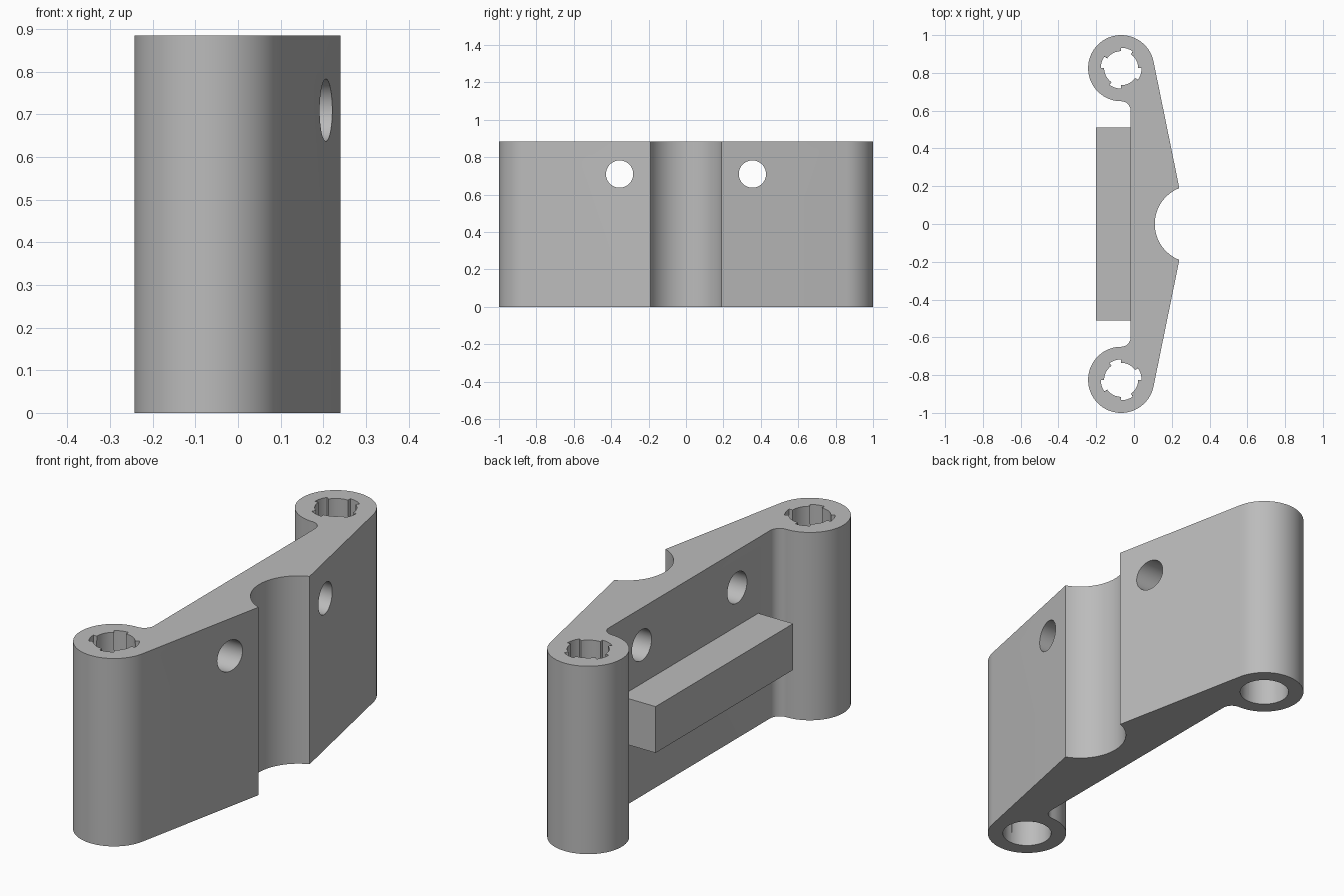
import bpy, bmesh, math
from mathutils import Matrix

if "Cube" in bpy.data.objects:
    bpy.data.objects.remove(bpy.data.objects["Cube"])

HEIGHT = 0.885
BARREL_X, BARREL_Y, BARREL_R = -0.068, 0.825, 0.175
FILLET = 0.05
BACK_X = BARREL_X + FILLET
BORE, RIB = 0.108, 0.09

grey = bpy.data.materials.new("plain grey")
grey.use_nodes = True
colour = (0.5, 0.5, 0.5, 1)
grey.diffuse_color = colour
grey.node_tree.nodes["Principled BSDF"].inputs["Base Color"].default_value = colour


def arc(cx, cy, r, start, end, steps):
    angles = [math.radians(start + (end - start) * i / steps) for i in range(steps + 1)]
    return [(cx + r * math.cos(a), cy + r * math.sin(a)) for a in angles]


def make_object(name, bm):
    bmesh.ops.recalc_face_normals(bm, faces=bm.faces)
    mesh = bpy.data.meshes.new(name)
    bm.to_mesh(mesh)
    bm.free()
    mesh.materials.append(grey)
    obj = bpy.data.objects.new(name, mesh)
    bpy.context.collection.objects.link(obj)
    return obj


def loft(name, bottom, top, z0, z1):
    """Solid between two outlines that have the same number of points."""
    bm = bmesh.new()
    low = [bm.verts.new((x, y, z0)) for x, y in bottom]
    high = [bm.verts.new((x, y, z1)) for x, y in top]
    bm.faces.new(low)
    bm.faces.new(high)
    for i in range(len(low)):
        j = (i + 1) % len(low)
        bm.faces.new((low[i], low[j], high[j], high[i]))
    return make_object(name, bm)


# Bracket body: groove, slanted front, barrel, fillet, flat back
half = arc(0.314, 0, 0.204, 180, 111.3, 20)
half += arc(BARREL_X, BARREL_Y, BARREL_R, 11.5, 270, 56)
half += arc(BARREL_X, BARREL_Y - BARREL_R - FILLET, FILLET, 90, 0, 10)[1:]
outline = half + [(x, -y) for x, y in reversed(half[1:])]
body = loft("bracket_body", outline, outline, 0, HEIGHT)

# Cutters for the barrel bores: round below, with four ribs growing upward
cutters = []
for side in (1, -1):
    round_end, ribbed_end = [], []
    for quarter in range(4):
        base = 90 * quarter
        for start, end, radius, steps in ((0, 55, RIB, 10), (55, 90, BORE, 7)):
            ribbed_end += arc(0, 0, radius, base + start, base + end, steps)
            # a hair of inset keeps neighbouring points apart
            round_end += arc(0, 0, BORE, base + start + 0.3, base + end - 0.3, steps)
    place = lambda pts: [(BARREL_X + x, side * (BARREL_Y + y)) for x, y in pts]
    cutters.append(loft("bore_cutter", place(round_end), place(ribbed_end),
                        -0.002, HEIGHT + 0.002))

    # Cross hole through the slanted wing
    bm = bmesh.new()
    bmesh.ops.create_cone(bm, cap_ends=True, segments=48, radius1=0.073, radius2=0.073,
                          depth=1, matrix=Matrix.Translation((0.1, side * 0.355, 0.71))
                          @ Matrix.Rotation(math.pi / 2, 4, "Y"))
    cutters.append(make_object("screw_hole_cutter", bm))

for cutter in cutters:
    cutter.hide_render = True
    cut = body.modifiers.new("cut", "BOOLEAN")
    cut.operation = "DIFFERENCE"
    cut.solver = "EXACT"
    cut.object = cutter

# Bake the cuts and drop the cutters
bpy.context.view_layer.update()
graph = bpy.context.evaluated_depsgraph_get()
baked = bpy.data.meshes.new_from_object(body.evaluated_get(graph))
body.modifiers.clear()
body.data = baked
for cutter in cutters:
    bpy.data.objects.remove(cutter)

# Rail on the flat back
bm = bmesh.new()
bmesh.ops.create_cube(bm, size=1, matrix=Matrix.Translation((-0.109, 0, 0.42))
                      @ Matrix.Diagonal((0.182, 1.024, 0.218, 1)))
rail = make_object("back_rail", bm)

# Smooth curves, sharp rims
bpy.ops.object.select_all(action="DESELECT")
body.select_set(True)
bpy.context.view_layer.objects.active = body
bpy.ops.object.shade_smooth_by_angle(angle=math.radians(30))
